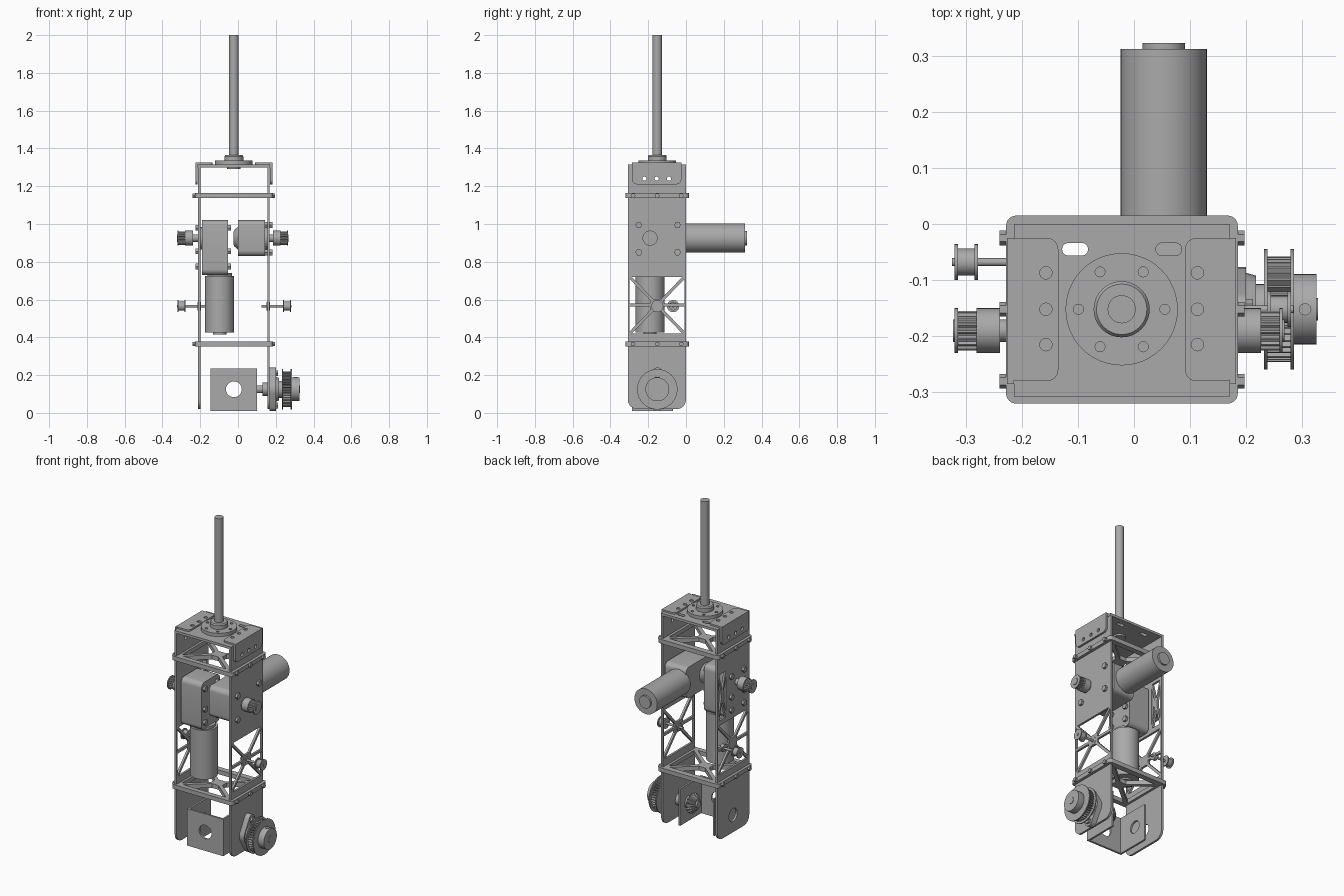
import bpy, bmesh, math
from mathutils import Matrix, Vector

if "Cube" in bpy.data.objects:
    bpy.data.objects.remove(bpy.data.objects["Cube"])

metal = bpy.data.materials.new("grey metal")
metal.use_nodes = True
GREY = (0.4, 0.4, 0.4, 1)
metal.diffuse_color = GREY
metal.node_tree.nodes["Principled BSDF"].inputs["Base Color"].default_value = GREY
parts = []

# Local drawing plane -> world: x uses (y, z), y uses (x, z), z uses (x, y)
AXES = {
    "x": Matrix(((0, 0, 1), (1, 0, 0), (0, 1, 0))).to_4x4(),
    "y": Matrix(((1, 0, 0), (0, 0, -1), (0, 1, 0))).to_4x4(),
    "z": Matrix.Identity(4),
}


def add(name, mesh):
    mesh.materials.clear()
    mesh.materials.append(metal)
    ob = bpy.data.objects.new(name, mesh)
    bpy.context.collection.objects.link(ob)
    parts.append(ob)
    return ob


def circle(u, v, r, n=24):
    return [(u + r * math.cos(math.tau * i / n), v + r * math.sin(math.tau * i / n)) for i in range(n)]


def rrect(u0, u1, v0, v1, low=0.0, high=0.0):
    """Rectangle with rounded lower and upper corners."""
    pts = []
    for u, v, su, sv, r, start in ((u0, v0, 1, 1, low, 2), (u1, v0, -1, 1, low, 3),
                                   (u1, v1, -1, -1, high, 0), (u0, v1, 1, -1, high, 1)):
        steps = 6 if r else 0
        for i in range(steps + 1):
            a = math.pi / 2 * (start + (i / steps if steps else 0))
            pts.append((u + su * r + r * math.cos(a), v + sv * r + r * math.sin(a)))
    return pts


def lattice(u0, u1, v0, v1, h, midbar=False, cut=0.15):
    """Wedge holes that leave crossing bars of half width h around a hub."""
    m = Vector(((u0 + u1) / 2, (v0 + v1) / 2))
    rim = [(u0, v0), (u1, v0), (u1, v1), (u0, v1)]
    if midbar:
        rim = [(u0, v0), (u1, v0), (u1, m.y), (u1, v1), (u0, v1), (u0, m.y)]
    rim = [Vector(p) for p in rim]
    holes = []
    for a, b in zip(rim, rim[1:] + rim[:1]):
        e, da, db = (b - a).normalized(), (a - m).normalized(), (b - m).normalized()
        a2 = a + e * h / math.sin(e.angle(-da))
        b2 = b - e * h / math.sin((-e).angle(-db))
        tip = m + (da + db).normalized() * h / math.sin(da.angle(db) / 2)
        holes.append([a2, b2, tip.lerp(b2, cut), tip.lerp(a2, cut)])
    return holes


def plate(name, axis, lo, hi, outline, holes=()):
    """Flat outline with holes, extruded from lo to hi along an axis."""
    cu = bpy.data.curves.new(name, "CURVE")
    cu.dimensions, cu.fill_mode, cu.extrude = "2D", "BOTH", (hi - lo) / 2
    for loop in [outline, *holes]:
        sp = cu.splines.new("POLY")
        sp.points.add(len(loop) - 1)
        for p, q in zip(sp.points, loop):
            p.co = (q[0], q[1], 0, 1)
        sp.use_cyclic_u = True
    tmp = bpy.data.objects.new(name, cu)
    bpy.context.collection.objects.link(tmp)
    dg = bpy.context.evaluated_depsgraph_get()
    mesh = bpy.data.meshes.new_from_object(tmp.evaluated_get(dg))
    bpy.data.objects.remove(tmp)
    bm = bmesh.new()
    bm.from_mesh(mesh)
    bmesh.ops.remove_doubles(bm, verts=bm.verts, dist=1e-5)
    bmesh.ops.recalc_face_normals(bm, faces=bm.faces)
    mid = (lo + hi) / 2
    bm.transform(AXES[axis] @ Matrix.Translation((0, 0, -mid if axis == "y" else mid)))
    bm.to_mesh(mesh)
    bm.free()
    return add(name, mesh)


def turned(name, axis, u, v, profile, segs=32, teeth=0):
    """Turned part: profile of (position along axis, radius); teeth notch the rim."""
    bm = bmesh.new()
    n = teeth * 4 if teeth else segs
    rings = []
    for t, r in profile:
        t = -t if axis == "y" else t
        ring = []
        for i, (cu, cv) in enumerate(circle(0, 0, r, n)):
            k = 0.86 if teeth and i % 4 > 1 else 1
            ring.append(bm.verts.new((u + cu * k, v + cv * k, t)))
        rings.append(ring)
    for p, q in zip(rings, rings[1:]):
        for i in range(n):
            j = (i + 1) % n
            bm.faces.new((p[i], p[j], q[j], q[i]))
    bm.faces.new(rings[0])
    bm.faces.new(rings[-1])
    bmesh.ops.recalc_face_normals(bm, faces=bm.faces)
    bm.transform(AXES[axis])
    mesh = bpy.data.meshes.new(name)
    bm.to_mesh(mesh)
    bm.free()
    return add(name, mesh)


def pulley(name, y, z, x0, x1, r, teeth):
    """Toothed belt pulley with two flanges."""
    turned(name + "_teeth", "x", y, z, [(x0, r * 0.88), (x1, r * 0.88)], teeth=teeth)
    for x in (x0, x1 - 0.006):
        turned(name + "_flange", "x", y, z, [(x, r), (x + 0.006, r)])


CX, CY = -0.022, -0.152      # main column centre
SHAFT_Y, SHAFT_Z = -0.19, 0.925

# Side plates with braced windows
pin_holes = [circle(y, 1.24, 0.011) for y in (-0.22, -0.155, -0.09)]
window = lattice(-0.298, -0.008, 0.42, 0.72, 0.008, True)
side = rrect(-0.308, 0, 0.02, 1.315, 0.05)
plate("left_side_plate", "x", 0.155, 0.168, side, pin_holes + window)
plate("right_side_plate", "x", -0.212, -0.199, side, pin_holes + window
      + lattice(-0.085, -0.012, 0.75, 1.03, 0.006) + [circle(CY, 0.125, 0.04)])

# Cross plates with braces, and the screws along their edges
for level, z in (("lower", 0.365), ("upper", 1.15)):
    plate(level + "_cross_plate", "z", z - 0.013, z + 0.013,
          rrect(-0.228, 0.185, -0.32, 0.015, 0.018, 0.018), lattice(-0.185, 0.14, -0.29, -0.02, 0.011))
    for y in (-0.28, CY, -0.025):
        for x in (-0.24, 0.185):
            turned(level + "_edge_screw", "x", y, z, [(x, 0.013), (x + 0.012, 0.013)], 6)

# Top plate and corner brackets
slots = [rrect(x - 0.023, x + 0.023, -0.056, -0.034, 0.0105, 0.0105) for x in (-0.105, 0.062)]
plate("top_plate", "z", 1.300, 1.315, rrect(-0.214, 0.17, -0.308, 0), slots)
for name, x0, x1, wall, hx in (("right", -0.226, -0.135, -0.226, -0.157), ("left", 0.091, 0.182, 0.17, 0.113)):
    ys = (-0.087, -0.152, -0.215)
    plate(name + "_bracket_top", "z", 1.315, 1.325, rrect(x0, x1, -0.28, -0.025, 0.02, 0.02),
          [circle(hx, y, 0.011) for y in ys])
    plate(name + "_bracket_side", "x", wall, wall + 0.012, rrect(-0.285, -0.025, 1.21, 1.325, 0.025), pin_holes)

# Mast with its bolted flange
plate("mast_flange", "z", 1.315, 1.335, circle(CX, CY, 0.1, 48),
      [circle(CX + p[0], CY + p[1], 0.009, 12) for p in circle(0, 0, 0.077, 6)])
turned("mast_hub", "z", CX, CY, [(1.29, 0.035), (1.335, 0.035), (1.335, 0.05), (1.358, 0.05), (1.365, 0.045)])
turned("mast", "z", CX, CY, [(1.29, 0.025), (2.0, 0.025)])

# Right gearbox with a hanging motor
plate("right_gearbox", "x", -0.19, -0.052, rrect(-0.278, -0.1, 0.73, 1.02, 0.03, 0.03))
turned("right_motor", "z", -0.097, SHAFT_Y,
       [(0.415, 0.035), (0.425, 0.035), (0.425, 0.077), (0.725, 0.077), (0.725, 0.065), (0.74, 0.065)], 40)
# Left gearbox with a motor reaching back
plate("left_gearbox", "x", 0.0, 0.143, rrect(-0.28, 0.0, 0.83, 1.02, 0.03, 0.03))
turned("left_gearbox_dome", "x", SHAFT_Y, SHAFT_Z, [(-0.025, 0.03), (-0.018, 0.045), (0.0, 0.06)])
turned("left_motor", "y", 0.053, SHAFT_Z, [(-0.01, 0.077), (0.312, 0.077), (0.312, 0.038), (0.323, 0.038)], 40)

# Gearbox bolts
for y in (-0.25, -0.045):
    for z in (0.85, 0.995):
        turned("left_gearbox_bolt", "x", y, z, [(0.14, 0.018), (0.182, 0.018)], 6)
for y in (-0.25, -0.13):
    for z in (0.775, 0.855, 0.98):
        for x in (-0.226, -0.052):
            turned("right_gearbox_bolt", "x", y, z, [(x, 0.017), (x + 0.014, 0.017)], 6)
for x0, x1 in ((-0.199, -0.19), (0.143, 0.155)):
    turned("gearbox_spacer", "x", SHAFT_Y, SHAFT_Z, [(x0, 0.06), (x1, 0.06)])

# Drive pulleys, hubs and idlers on both sides
for name, s, face, tip in (("right", -1, -0.2, -0.32), ("left", 1, 0.16, 0.265)):
    hub = tip - s * 0.045
    turned(name + "_drive_shaft", "x", SHAFT_Y, SHAFT_Z, [(face, 0.02), (tip + s * 0.003, 0.02)])
    turned(name + "_drive_hub", "x", SHAFT_Y, SHAFT_Z, [(hub - s * 0.036, 0.04), (hub, 0.04)])
    pulley(name + "_drive_pulley", SHAFT_Y, SHAFT_Z, min(hub, tip), max(hub, tip), 0.04, 16)
for name, s, face, tip, y in (("right", -1, -0.17, -0.32, -0.068), ("left", 1, 0.125, 0.28, CY)):
    turned(name + "_idler_axle", "x", y, 0.565, [(face, 0.007), (tip + s * 0.004, 0.007)], 16)
    turned(name + "_idler_wheel", "x", y, 0.565,
           [(tip - s * d, r) for d, r in ((0.042, 0.032), (0.036, 0.032), (0.036, 0.024),
                                          (0.006, 0.024), (0.006, 0.032), (0, 0.032))])
    turned(name + "_idler_boss", "x", y, 0.565, [(face + s * 0.025, 0.022), (face + s * 0.045, 0.022)])

# Bottom channel bracket, open at the back
BZ = 0.125
plate("channel_front", "y", -0.285, -0.273, rrect(-0.145, 0.1, 0.01, 0.235), [circle(CX, BZ, 0.042)])
for name, x in (("right", -0.145), ("left", 0.088)):
    plate(name + "_channel_side", "x", x, x + 0.012, rrect(-0.285, -0.07, 0.01, 0.235), [circle(CY, BZ, 0.038)])

# Output shaft, bevel gear, flange bearing and large pulley
turned("output_shaft", "x", CY, BZ, [(0.02, 0.02), (0.328, 0.02)])
turned("bevel_gear", "x", CY, BZ, [(0.03, 0.035), (0.06, 0.062), (0.068, 0.058)], teeth=16)
turned("bevel_gear_hub", "x", CY, BZ, [(0.06, 0.036), (0.1, 0.036)])
turned("shaft_collar", "x", CY, BZ, [(0.13, 0.035), (0.155, 0.035)])
ends = circle(CY, BZ + 0.085, 0.03)[1:12] + circle(CY, BZ, 0.075)[11:14] \
    + circle(CY, BZ - 0.085, 0.03)[13:24] + circle(CY, BZ, 0.075)[23:] + circle(CY, BZ, 0.075)[:2]
plate("flange_bearing", "x", 0.168, 0.2, ends)
turned("bearing_ring", "x", CY, BZ, [(0.2, 0.065), (0.217, 0.06)])
for z in (BZ - 0.085, BZ + 0.085):
    turned("bearing_bolt", "x", CY, z, [(0.2, 0.018), (0.212, 0.018)], 6)
pulley("output_pulley", CY, BZ, 0.232, 0.285, 0.107, 40)
turned("output_pulley_hub", "x", CY, BZ, [(0.217, 0.045), (0.232, 0.045), (0.28, 0.063), (0.325, 0.063)])
turned("hub_set_screw", "z", 0.305, CY, [(BZ + 0.05, 0.011), (BZ + 0.066, 0.011)], 12)

# Smooth round walls, crisp edges
bpy.ops.object.select_all(action="DESELECT")
for ob in parts:
    ob.select_set(True)
bpy.context.view_layer.objects.active = parts[0]
bpy.ops.object.shade_smooth_by_angle(angle=math.radians(30))
